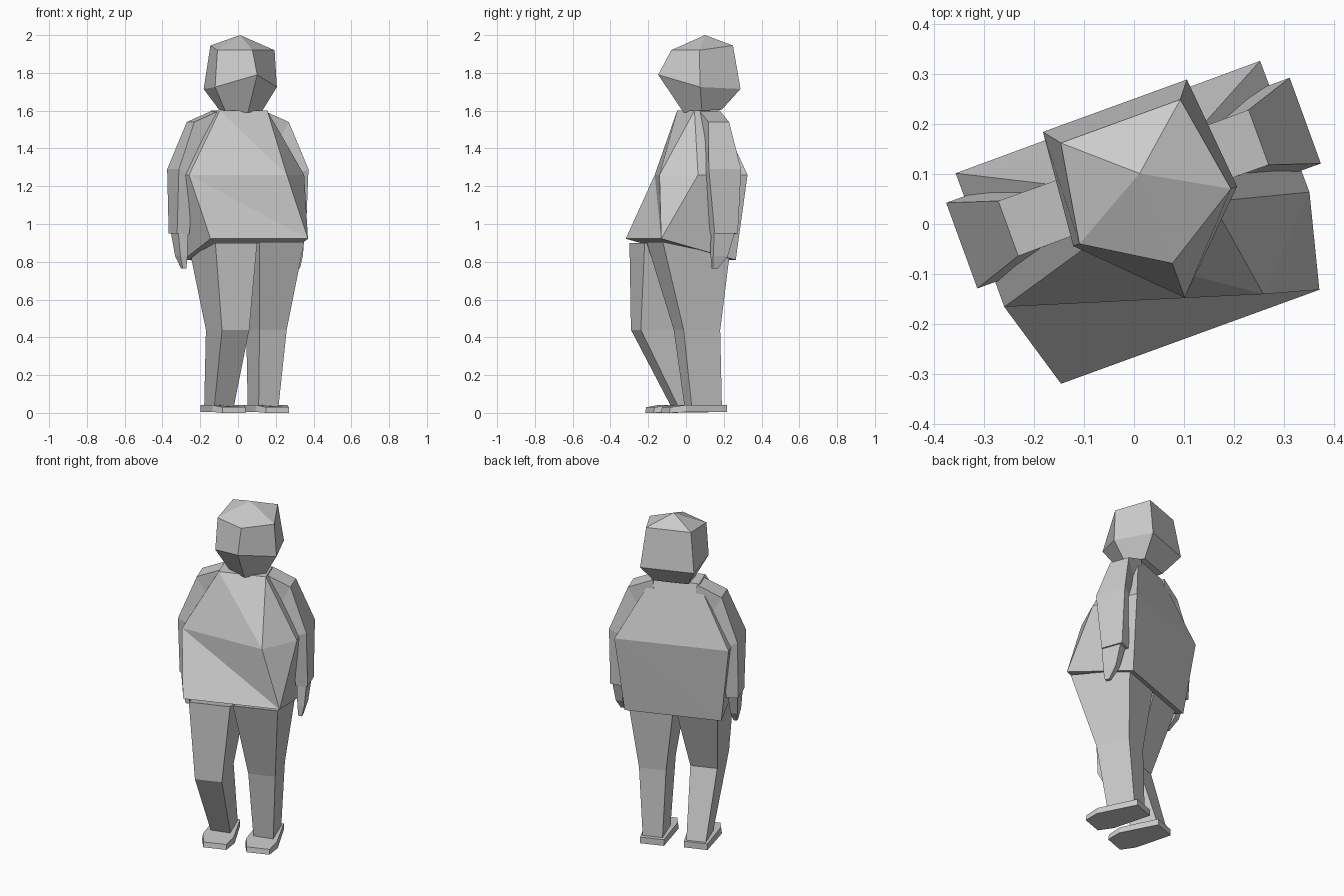
import bpy, bmesh
from math import radians
from mathutils import Matrix

if "Cube" in bpy.data.objects:
    bpy.data.objects.remove(bpy.data.objects["Cube"])

grey = bpy.data.materials.new("plain grey")
grey.use_nodes = True
colour = (0.6, 0.6, 0.6, 1)
grey.diffuse_color = colour
grey.node_tree.nodes["Principled BSDF"].inputs["Base Color"].default_value = colour

TURN = Matrix.Rotation(radians(20), 4, "Z")  # whole figure stands turned
MID = 0.027                                  # body centre line


def build(name, points, faces):
    bm = bmesh.new()
    verts = [bm.verts.new(p) for p in points]
    for f in faces:
        bm.faces.new([verts[i] for i in f])
    bmesh.ops.recalc_face_normals(bm, faces=bm.faces)
    bm.transform(TURN)
    mesh = bpy.data.meshes.new(name)
    bm.to_mesh(mesh)
    bm.free()
    mesh.materials.append(grey)
    obj = bpy.data.objects.new(name, mesh)
    bpy.context.collection.objects.link(obj)


def loft(name, rings):
    """Join equal rings of points with quads and cap both ends."""
    n, last = len(rings[0]), len(rings) - 1
    faces = [list(range(n)), [last * n + i for i in range(n)]]
    for r in range(last):
        for i in range(n):
            j = (i + 1) % n
            faces.append([r * n + i, r * n + j, (r + 1) * n + j, (r + 1) * n + i])
    build(name, [p for ring in rings for p in ring], faces)


def level(x0, x1, y0, y1, z_front, z_back):
    return [(x0, y0, z_front), (x1, y0, z_front), (x1, y1, z_back), (x0, y1, z_back)]


def arm_ring(side, inner, outer, y0, y1, z_in, z_out):
    a, b = MID + side * inner, MID + side * outer
    return [(a, y0, z_in), (b, y0, z_out), (b, y1, z_out), (a, y1, z_in)]


# Torso: neck ring 0-3, waist ring 4-8 with an off-centre belly point, hem 9-12
neck = level(MID - 0.134, MID + 0.134, -0.011, 0.12, 1.6, 1.6)
waist = [(-0.3, -0.067, 1.26), (0.195, -0.22, 1.26), (0.351, -0.06, 1.26),
         (0.348, 0.22, 1.26), (-0.3, 0.217, 1.26)]
hem = level(-0.246, 0.303, -0.25, 0.17, 0.922, 0.81)
build("torso", neck + waist + hem, [
    (0, 1, 2, 3), (9, 10, 11, 12),
    (0, 4, 5), (0, 5, 1), (1, 5, 6), (4, 9, 10), (4, 10, 5), (5, 10, 6),
    (1, 6, 7, 2), (6, 10, 11, 7),
    (2, 7, 8), (2, 8, 3), (7, 11, 12), (7, 12, 8),
    (3, 8, 4, 0), (8, 12, 9, 4)])

# Head: five-sided rings pointing forward, closed by a crown point
def head_ring(side_w, back_w, chin_y, side_y, back_y, z_chin, z_side, z_back):
    c = 0.045
    return [(c, chin_y, z_chin), (c + side_w, side_y, z_side), (c + back_w, back_y, z_back),
            (c - back_w, back_y, z_back), (c - side_w, side_y, z_side)]

rings = [head_ring(0.105, 0.097, -0.03, 0.035, 0.15, 1.59, 1.6, 1.605),
         head_ring(0.174, 0.153, -0.173, 0, 0.235, 1.79, 1.725, 1.715),
         head_ring(0.161, 0.127, -0.1, 0, 0.202, 1.92, 1.92, 1.945)]
points = [p for ring in rings for p in ring] + [(0.045, 0.091, 2.0)]
faces = [tuple(range(5))]
for i in range(5):
    j = (i + 1) % 5
    faces += [(i, j, 5 + j, 5 + i), (5 + i, 5 + j, 10 + j, 10 + i), (10 + i, 10 + j, 15)]
build("head", points, faces)

# Arms and hands
for side, word in ((1, "left"), (-1, "right")):
    loft(word + "_arm", [
        arm_ring(side, 0.11, 0.125, 0.02, 0.135, 1.45, 1.6),
        arm_ring(side, 0.19, 0.266, 0.019, 0.136, 1.4, 1.54),
        arm_ring(side, 0.275, 0.365, -0.014, 0.168, 1.25, 1.29),
        arm_ring(side, 0.295, 0.363, 0.02, 0.15, 0.945, 0.95)])
    loft(word + "_hand", [
        arm_ring(side, 0.302, 0.355, 0.02, 0.135, 0.95, 0.95),
        arm_ring(side, 0.305, 0.345, 0.018, 0.1, 0.83, 0.83),
        arm_ring(side, 0.31, 0.33, 0.022, 0.05, 0.765, 0.765)])

# Legs: the right one steps forward at the knee
loft("right_leg", [
    level(-0.215, 0.02, -0.24, 0.14, 0.9, 0.83),
    level(-0.179, -0.026, -0.245, 0.005, 0.44, 0.44),
    level(-0.145, -0.035, -0.032, 0.125, 0.035, 0.035)])
loft("left_leg", [
    level(0.035, 0.288, -0.235, 0.14, 0.905, 0.83),
    level(0.085, 0.238, -0.1, 0.106, 0.44, 0.44),
    level(0.1, 0.212, -0.045, 0.125, 0.035, 0.035)])


# Feet: six-sided soles with a tapered toe and heel
def foot(name, x0, x1, toe, heel):
    def outline(z, toe_z, grow):
        return [(x0 + 0.025, toe - grow, toe_z), (x1 - 0.02, toe - grow, toe_z),
                (x1 + grow, toe + 0.08, z), (x1 - 0.025, heel, z),
                (x0 + 0.015, heel, z), (x0 - grow, toe + 0.08, z)]
    loft(name, [outline(0.005, 0, 0.005), outline(0.042, 0.03, 0)])


foot("right_foot", -0.175, 0.0, -0.17, 0.14)
foot("left_foot", 0.07, 0.245, -0.17, 0.15)
